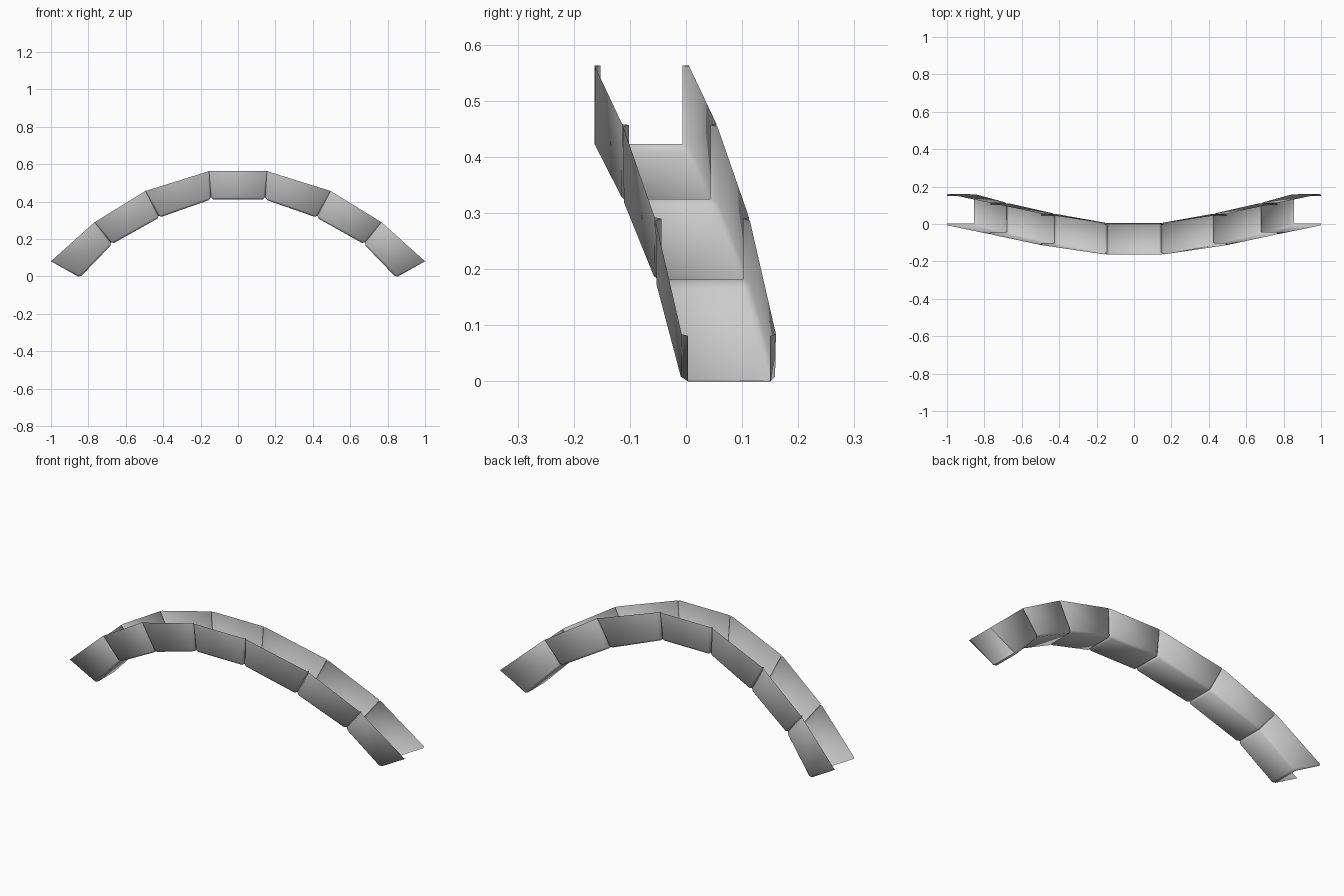
import bpy, bmesh, math
from mathutils import Vector

cube = bpy.data.objects.get("Cube")
if cube:
    bpy.data.objects.remove(cube)

grey = bpy.data.materials.new("light_grey")
grey.use_nodes = True
grey.diffuse_color = (0.6, 0.6, 0.6, 1)
grey.node_tree.nodes["Principled BSDF"].inputs["Base Color"].default_value = grey.diffuse_color

# Joints on the +x half: floor x, floor z, rim x, rim z, centre y
HALF = [(0.145, 0.423, 0.155, 0.563, -0.079),
        (0.425, 0.325, 0.495, 0.457, -0.029),
        (0.68, 0.182, 0.767, 0.29, 0.029),
        (0.855, 0.0, 1.0, 0.081, 0.077)]
JOINTS = [(-a, b, -c, d, y) for a, b, c, d, y in reversed(HALF)] + HALF

WIDE, NARROW, STEP = 0.084, 0.073, 0.011


def axes(joint):
    fx, fz, rx, rz, y = joint
    return Vector((fx, y, fz)), Vector((rx, y, rz))


def ring(joint, toward=None):
    """U section: the narrow neck at a joint, or the wide chamfered body just beside it."""
    floor, rim = axes(joint)
    if toward is None:
        levels = [(NARROW, rim), (NARROW, floor)]
    else:
        floor2, rim2 = axes(toward)
        up = (rim - floor).normalized()
        body_floor = floor + (floor2 - floor).normalized() * 0.012 - up * STEP
        body_rim = rim + (rim2 - rim).normalized() * 0.005
        levels = [(WIDE, body_rim), (WIDE, body_floor + up * STEP),
                  (WIDE - STEP, body_floor)]
    side = Vector((0, 1, 0))
    front = [p - side * w for w, p in levels]
    back = [p + side * w for w, p in reversed(levels)]
    return front + back


def strip(bm, a, b):
    """Join two equal rings with quads."""
    for i in range(len(a) - 1):
        bm.faces.new((a[i], a[i + 1], b[i + 1], b[i]))


def neck(bm, n, w, flip):
    """Join a four-point neck to a six-point body, closing the chamfers."""
    faces = [(n[0], n[1], w[1], w[0]), (n[1], w[2], w[1]),
             (n[1], n[2], w[3], w[2]), (n[2], w[4], w[3]),
             (n[2], n[3], w[5], w[4])]
    for f in faces:
        bm.faces.new(f[::-1] if flip else f)


# Arched open channel, one trough per span
for i, (a, b) in enumerate(zip(JOINTS, JOINTS[1:])):
    bm = bmesh.new()
    n0, w0, w1, n1 = [[bm.verts.new(p) for p in r]
                      for r in (ring(a), ring(a, b), ring(b, a), ring(b))]
    neck(bm, n0, w0, False)
    strip(bm, w0, w1)
    neck(bm, n1, w1, True)
    mesh = bpy.data.meshes.new(f"channel_segment_{i + 1}")
    bm.to_mesh(mesh)
    bm.free()
    mesh.materials.append(grey)
    obj = bpy.data.objects.new(mesh.name, mesh)
    bpy.context.collection.objects.link(obj)
    bpy.ops.object.select_all(action="DESELECT")
    obj.select_set(True)
    bpy.context.view_layer.objects.active = obj
    bpy.ops.object.shade_smooth_by_angle(angle=math.radians(60))
